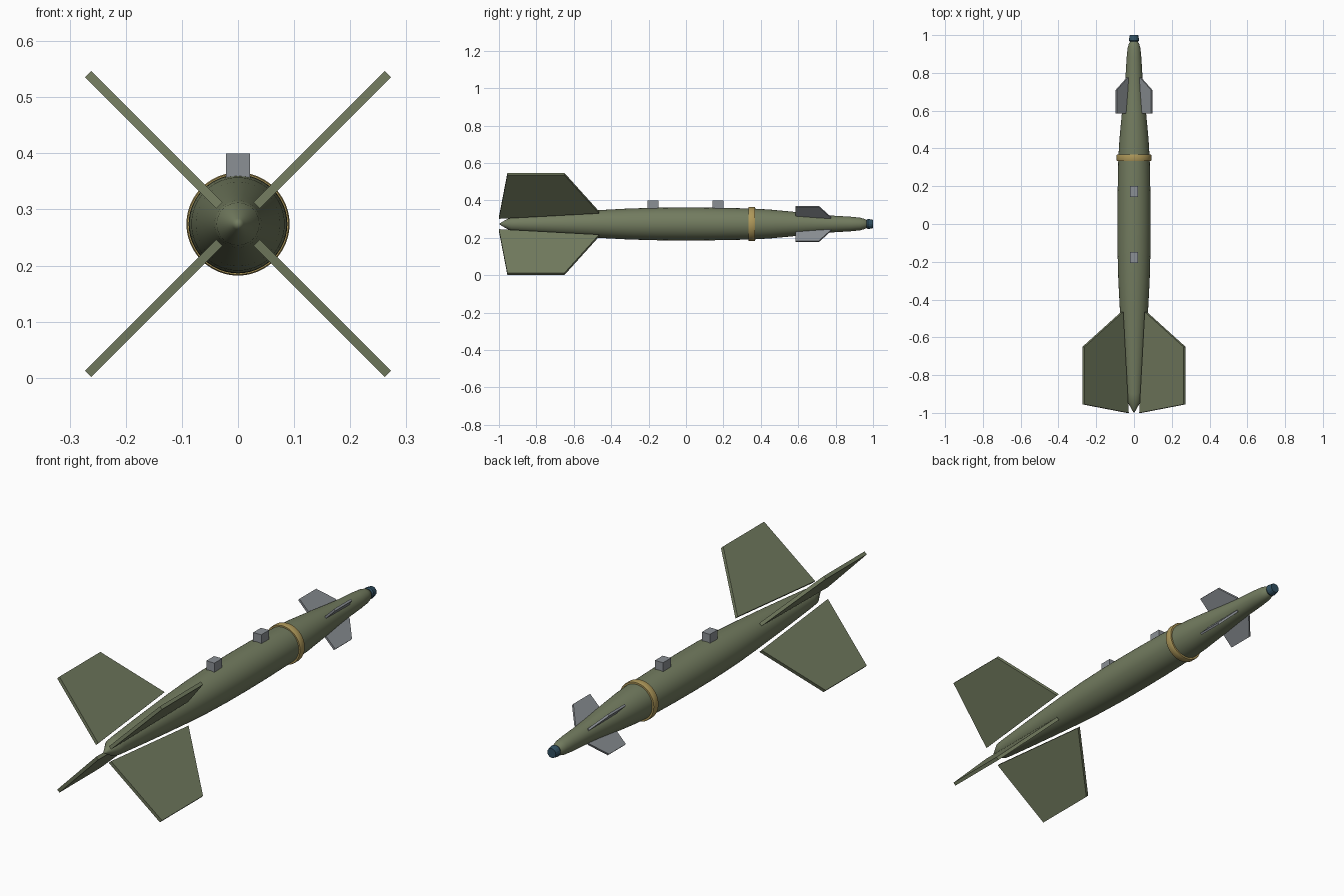
import bpy, bmesh, math
from mathutils import Vector, Matrix

if "Cube" in bpy.data.objects:
    bpy.data.objects.remove(bpy.data.objects["Cube"])

AXIS_Z = 0.274


def material(name, rgb):
    m = bpy.data.materials.new(name)
    m.diffuse_color = (*rgb, 1)
    m.use_nodes = True
    m.node_tree.nodes["Principled BSDF"].inputs["Base Color"].default_value = m.diffuse_color
    return m


OLIVE = material("olive", (0.17, 0.20, 0.115))
GREY = material("grey", (0.26, 0.28, 0.30))
YELLOW = material("yellow", (0.42, 0.31, 0.10))
BLUE = material("dark_blue", (0.03, 0.08, 0.12))


def finish(bm, name, mat, smooth=None):
    bmesh.ops.recalc_face_normals(bm, faces=bm.faces)
    me = bpy.data.meshes.new(name)
    bm.to_mesh(me)
    bm.free()
    ob = bpy.data.objects.new(name, me)
    bpy.context.collection.objects.link(ob)
    me.materials.append(mat)
    if smooth:
        bpy.ops.object.select_all(action='DESELECT')
        ob.select_set(True)
        bpy.context.view_layer.objects.active = ob
        bpy.ops.object.shade_smooth_by_angle(angle=math.radians(smooth))
    return ob


def lathe(name, profile, mat, sides=48, smooth=30):
    """Revolve (y, radius) points around the long axis."""
    bm = bmesh.new()
    verts = [bm.verts.new((r, y, AXIS_Z)) for y, r in profile]
    edges = [bm.edges.new(p) for p in zip(verts, verts[1:])]
    bmesh.ops.spin(bm, geom=verts + edges, cent=(0, 0, AXIS_Z), axis=(0, 1, 0),
                   angle=math.tau, steps=sides)
    bmesh.ops.remove_doubles(bm, verts=bm.verts, dist=1e-5)
    return finish(bm, name, mat, smooth)


def fin_set(name, outline, thickness, mat):
    """Four flat plates from a (radius, y) outline, in an X layout."""
    for i in range(4):
        bm = bmesh.new()
        face = bm.faces.new([bm.verts.new((r, y, -thickness / 2)) for r, y in outline])
        ext = bmesh.ops.extrude_face_region(bm, geom=[face])
        top = [v for v in ext["geom"] if isinstance(v, bmesh.types.BMVert)]
        bmesh.ops.translate(bm, verts=top, vec=(0, 0, thickness))
        turn = Matrix.Rotation(math.radians(45 + 90 * i), 4, 'Y')
        bm.transform(Matrix.Translation((0, 0, AXIS_Z)) @ turn)
        finish(bm, f"{name}_{i + 1}", mat)


# Main body, tail cone to nose
lathe("body", [(-1.0, 0), (-0.985, 0.01), (-0.935, 0.038), (-0.90, 0.042),
               (-0.75, 0.054), (-0.60, 0.065), (-0.45, 0.075), (-0.30, 0.083),
               (-0.15, 0.087), (0, 0.088), (0.15, 0.087), (0.35, 0.083),
               (0.45, 0.077), (0.60, 0.063), (0.70, 0.052), (0.78, 0.045),
               (0.88, 0.039), (0.93, 0.034), (0.955, 0.027), (0.968, 0.018),
               (0.972, 0)], OLIVE, smooth=35)

# Coloured band
lathe("band", [(0.333, 0.08), (0.333, 0.090), (0.338, 0.092), (0.363, 0.092),
               (0.368, 0.090), (0.368, 0.08), (0.333, 0.08)], YELLOW)

# Nose cap
lathe("nose_cap", [(0.965, 0), (0.965, 0.023), (0.972, 0.027), (0.987, 0.025),
                   (1.0, 0.022), (1.0, 0)], BLUE, sides=16, smooth=20)

# Tail fins stand slightly clear of the body
fin_set("tail_fin", [(0.047, -1.0), (0.378, -0.955), (0.378, -0.65), (0.088, -0.465)],
        0.016, OLIVE)

# Small front fins
fin_set("front_fin", [(0.05, 0.585), (0.132, 0.585), (0.132, 0.71), (0.05, 0.775), (0.04, 0.775)],
        0.010, GREY)

# Top blocks
for name, y in (("front_lug", 0.172), ("rear_lug", -0.177)):
    bm = bmesh.new()
    bmesh.ops.create_cube(bm, size=1)
    bmesh.ops.scale(bm, verts=bm.verts, vec=(0.042, 0.058, 0.06))
    bmesh.ops.translate(bm, verts=bm.verts, vec=Vector((0, y, 0.37)))
    finish(bm, name, GREY)
